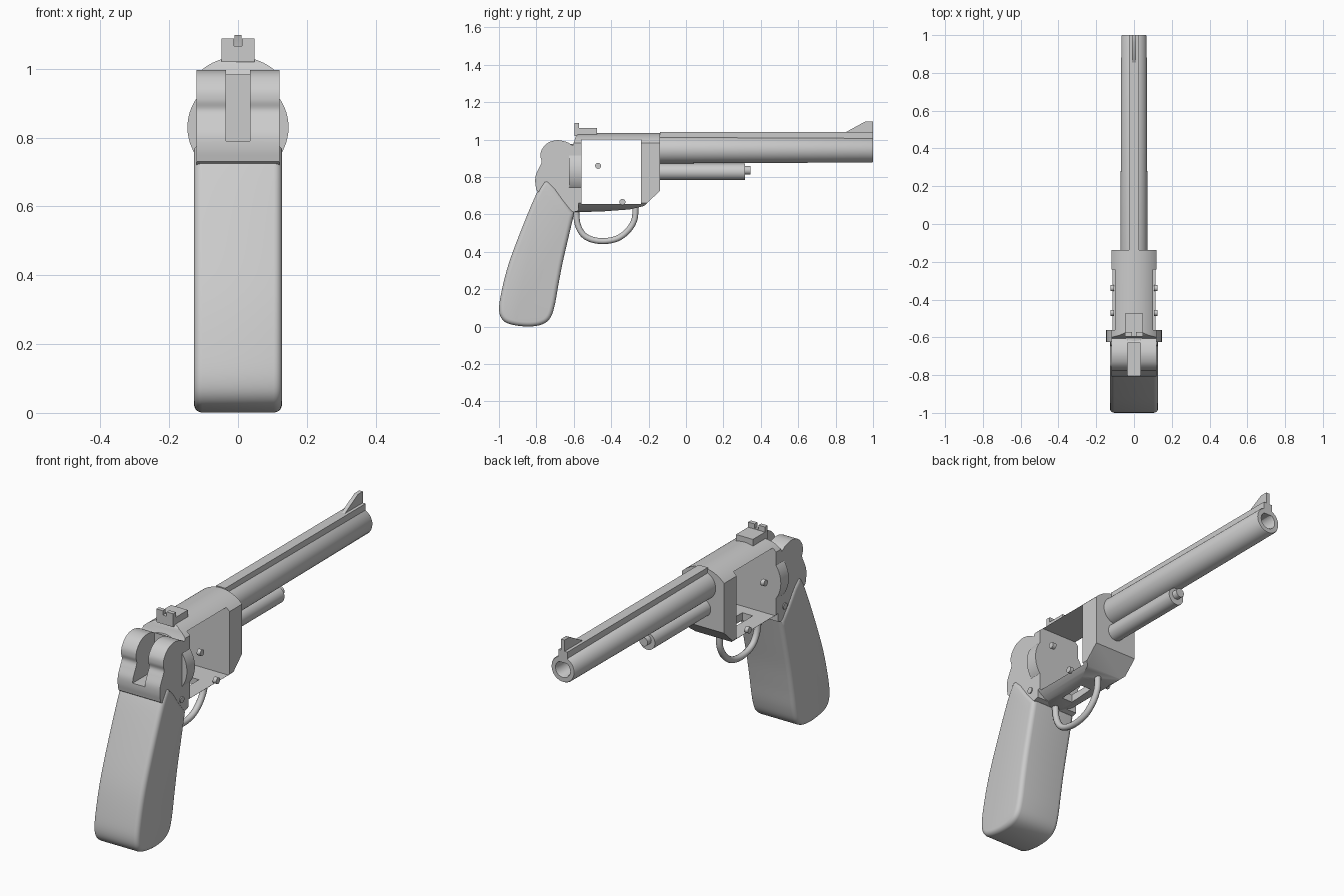
import bpy, bmesh, math
from mathutils import Vector

if "Cube" in bpy.data.objects:
    bpy.data.objects.remove(bpy.data.objects["Cube"])


def smooth_path(pts, n=5):
    """Catmull-Rom through an open list of 2D points."""
    p = [Vector(q) for q in pts]
    p = [2 * p[0] - p[1]] + p + [2 * p[-1] - p[-2]]
    out = []
    for i in range(1, len(p) - 2):
        a, b, c, d = p[i - 1:i + 3]
        for k in range(n):
            t = k / n
            out.append(0.5 * (2 * b + (c - a) * t + (2 * a - 5 * b + 4 * c - d) * t * t
                              + (3 * b - a - 3 * c + d) * t ** 3))
    return [tuple(v) for v in out] + [tuple(p[-2])]


def finish(name, bm):
    bmesh.ops.recalc_face_normals(bm, faces=bm.faces)
    me = bpy.data.meshes.new(name)
    bm.to_mesh(me)
    bm.free()
    ob = bpy.data.objects.new(name, me)
    bpy.context.collection.objects.link(ob)
    return ob


def prism(name, pts, lo, hi, axis='x'):
    """Extrude (y,z) points along x, or (x,z) points along y."""
    bm = bmesh.new()
    put = (lambda a, b: (lo, a, b)) if axis == 'x' else (lambda a, b: (a, lo, b))
    f = bm.faces.new([bm.verts.new(put(*q)) for q in pts])
    top = bmesh.ops.extrude_face_region(bm, geom=[f])['geom']
    move = (hi - lo, 0, 0) if axis == 'x' else (0, hi - lo, 0)
    bmesh.ops.translate(bm, vec=move, verts=[v for v in top if isinstance(v, bmesh.types.BMVert)])
    return finish(name, bm)


def box(name, x, y, z):
    return prism(name, [(y[0], z[0]), (y[1], z[0]), (y[1], z[1]), (y[0], z[1])], *x)


def lathe(name, prof, z, n=64):
    """Revolve (radius, y) points around a y-parallel axis at height z."""
    bm = bmesh.new()
    vs = [bm.verts.new((r, y, z)) for r, y in prof]
    es = [bm.edges.new(e) for e in zip(vs, vs[1:])]
    bmesh.ops.spin(bm, geom=vs + es, cent=(0, 0, z), axis=(0, 1, 0), angle=2 * math.pi, steps=n)
    bmesh.ops.remove_doubles(bm, verts=bm.verts, dist=1e-5)
    return finish(name, bm)


def apply_mods(ob):
    dg = bpy.context.evaluated_depsgraph_get()
    me = bpy.data.meshes.new_from_object(ob.evaluated_get(dg))
    ob.modifiers.clear()
    ob.data = me


def boolean(ob, cutter, op='DIFFERENCE'):
    m = ob.modifiers.new(op, 'BOOLEAN')
    m.operation, m.object, m.solver = op, cutter, 'EXACT'
    apply_mods(ob)
    bpy.data.objects.remove(cutter)


# Frame: rounded cross-section trimmed by the side profile, with open window
half = math.asin(0.12 / 0.165)
arc = [(0.165 * math.sin(half * k / 12), 0.165 * math.cos(half * k / 12)) for k in range(-12, 13)]
section = [(x, 0.87 + z) for x, z in arc] + [(-x, 0.775 - z) for x, z in arc]
frame = prism('frame', section, -0.7, -0.138, 'y')
side = [(-0.138, 1.1), (-0.57, 1.1), (-0.575, 1.03), (-0.59, 1.015), (-0.605, 0.97), (-0.62, 0.95),
        (-0.62, 0.62), (-0.6, 0.612), (-0.45, 0.616), (-0.3, 0.627), (-0.225, 0.645),
        (-0.13, 0.735), (-0.13, 1.1)]
boolean(frame, prism('frame_side', side[1:], -0.3, 0.3), 'INTERSECT')
boolean(frame, box('window_cutter', (-0.3, 0.3), (-0.56, -0.24), (0.655, 1.0)))
boolean(frame, box('trigger_slot_cutter', (-0.03, 0.03), (-0.5, -0.36), (0.5, 0.7)))

# Recoil shield disc behind the window
lathe('recoil_shield', [(0, -0.625), (0.147, -0.625), (0.147, -0.56), (0, -0.56)], 0.83)

# Rear hump with hammer slot
back = smooth_path([(-0.608, 0.97), (-0.64, 0.988), (-0.69, 0.997), (-0.74, 0.982), (-0.772, 0.945),
                    (-0.778, 0.91), (-0.772, 0.88), (-0.785, 0.85), (-0.803, 0.81), (-0.806, 0.77),
                    (-0.8, 0.73)])
hump = prism('rear_frame', back + [(-0.7, 0.66), (-0.6, 0.612), (-0.575, 0.62), (-0.575, 0.96)],
             -0.12, 0.12)
boolean(hump, box('hammer_slot_cutter', (-0.035, 0.035), (-0.9, -0.63), (0.79, 1.2)))

# Grip
outline = smooth_path([(-0.75, 0.793), (-0.8, 0.71), (-0.88, 0.52), (-0.95, 0.33), (-0.99, 0.17),
                       (-0.999, 0.085), (-0.98, 0.036), (-0.935, 0.012), (-0.85, 0.001),
                       (-0.775, 0.01), (-0.728, 0.043), (-0.703, 0.11), (-0.683, 0.22),
                       (-0.66, 0.34), (-0.63, 0.47), (-0.597, 0.61)])
grip = prism('grip', outline + [(-0.65, 0.675), (-0.7, 0.745)], -0.128, 0.128)
bev = grip.modifiers.new('round', 'BEVEL')
bev.width, bev.segments, bev.use_clamp_overlap = 0.024, 5, False
bev.limit_method, bev.angle_limit = 'ANGLE', math.radians(60)
apply_mods(grip)

# Barrel with bore, and top rib
lathe('barrel', [(0, -0.14), (0.072, -0.14), (0.067, 0.995), (0.064, 1.0), (0.042, 1.0),
                 (0.038, 0.99), (0.038, 0.6), (0, 0.6)], 0.945)
box('barrel_rib', (-0.026, 0.026), (-0.14, 1.0), (0.98, 1.04))

# Ejector tube and tip
lathe('ejector_tube', [(0, -0.14), (0.044, -0.14), (0.044, 0.315), (0, 0.315)], 0.828, 40)
lathe('ejector_tip', [(0, 0.3), (0.023, 0.3), (0.023, 0.345), (0, 0.345)], 0.836, 32)

# Sights
prism('front_sight', [(0.845, 1.035), (1.0, 1.035), (1.0, 1.098), (0.96, 1.098)], -0.01, 0.01)
box('rear_sight_base', (-0.048, 0.048), (-0.595, -0.475), (1.02, 1.062))
leaf = [(-0.048, 1.05), (0.048, 1.05), (0.048, 1.088), (0.011, 1.088), (0.011, 1.066),
        (-0.011, 1.066), (-0.011, 1.088), (-0.048, 1.088)]
prism('rear_sight_leaf', leaf, -0.595, -0.573, 'y')

# Side screws, mirrored
for s, label in ((1, 'right'), (-1, 'left')):
    for i, (y, z) in enumerate([(-0.47, 0.86), (-0.34, 0.667), (-0.63, 0.68)]):
        ring = [(y + 0.016 * math.cos(a * math.pi / 12), z + 0.016 * math.sin(a * math.pi / 12))
                for a in range(24)]
        prism(f'screw_{label}_{i + 1}', ring, s * 0.105, s * 0.125)

# Trigger guard
guard = smooth_path([(-0.588, 0.63), (-0.58, 0.55), (-0.55, 0.493), (-0.5, 0.465), (-0.43, 0.458),
                     (-0.36, 0.475), (-0.305, 0.52), (-0.275, 0.575), (-0.27, 0.64)])
cu = bpy.data.curves.new('trigger_guard', 'CURVE')
cu.dimensions, cu.bevel_depth, cu.bevel_resolution = '3D', 0.016, 4
sp = cu.splines.new('POLY')
sp.points.add(len(guard) - 1)
for p, (y, z) in zip(sp.points, guard):
    p.co = (0, y, z, 1)
bpy.context.collection.objects.link(bpy.data.objects.new('trigger_guard', cu))

# Smooth shading with sharp edges kept
for ob in bpy.context.scene.objects:
    ob.select_set(ob.type == 'MESH')
bpy.context.view_layer.objects.active = frame
bpy.ops.object.shade_smooth_by_angle(angle=math.radians(35))
